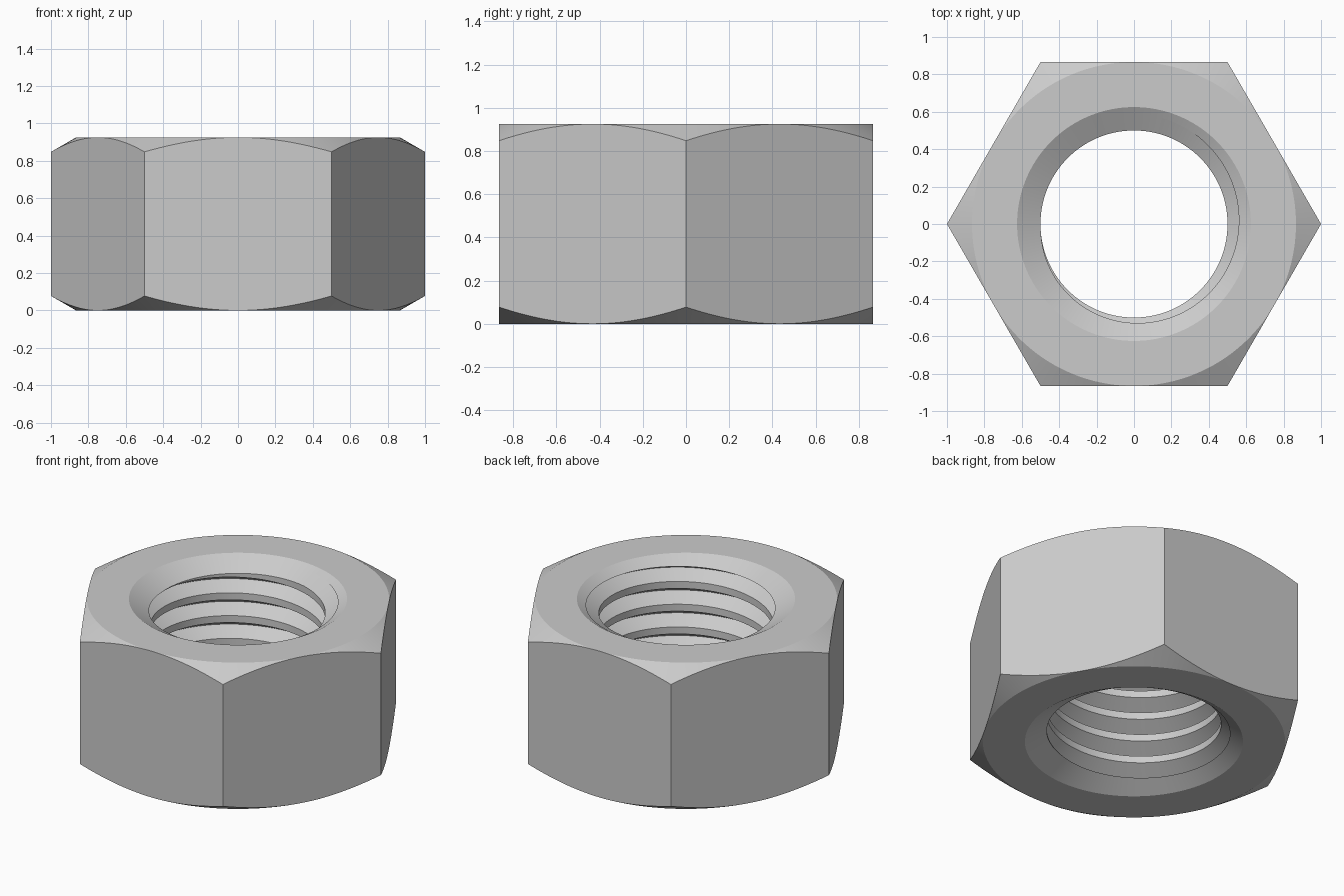
import bpy, bmesh
from math import pi, cos, sin, tan, sqrt, radians

if "Cube" in bpy.data.objects:
    bpy.data.objects.remove(bpy.data.objects["Cube"])

N = 240                       # columns around the axis (multiple of 12)
H = 0.925                     # nut height
FLAT = sqrt(3) / 2            # half the width across flats
SLOPE = tan(radians(30))      # slope of chamfers and thread flanks
BORE, SINK = 0.5, 0.625       # thread crest radius, countersink mouth radius
PITCH, HALF = 0.144, 0.05     # thread pitch, half groove width at the crest
APEX, START = 0.903, radians(76)   # groove bottom height at the run-out angle


def clamp(v, lo, hi):
    return max(lo, min(hi, v))


def column(a):
    """Closed radial cross-section (r, z) of the nut at angle a."""
    apexes = [APEX + PITCH * ((a - START) / (2 * pi) + k) for k in range(-8, 3)]
    sink = SINK - BORE

    # Bore: threaded groove widened by a countersink at either end
    def radius(z):
        groove = max(BORE + (HALF - abs(z - c)) / SLOPE for c in apexes)
        return max(BORE, groove, SINK - z / SLOPE, SINK - (H - z) / SLOPE)

    zs = [0, H, sink * SLOPE, H - sink * SLOPE]
    for c in apexes:
        lo, hi = c - HALF, c + HALF
        zs += [lo, c, hi,
               clamp((hi + H - sink * SLOPE) / 2, c, hi),   # groove meets top sink
               clamp((lo + sink * SLOPE) / 2, lo, c)]       # groove meets bottom sink
    zs = sorted(clamp(z, 0, H) for z in zs)
    pts = [(radius(z), z) for z in zs]

    # Outside: hexagon with conical corner chamfers
    r = FLAT / cos(a % (pi / 3) - pi / 6)
    drop = (r - FLAT) * SLOPE
    return pts + [(FLAT, H), (r, H - drop), (r, drop), (FLAT, 0)]


# Loft the columns around the axis
bm = bmesh.new()
cols = []
for i in range(N + 1):
    a = 2 * pi * i / N
    cols.append([bm.verts.new((r * cos(a), r * sin(a), z)) for r, z in column(a)])
for c0, c1 in zip(cols, cols[1:]):
    n = len(c0)
    for j in range(n):
        k = (j + 1) % n
        bm.faces.new((c0[j], c0[k], c1[k], c1[j]))
bmesh.ops.remove_doubles(bm, verts=bm.verts, dist=1e-5)
bmesh.ops.dissolve_degenerate(bm, dist=1e-6, edges=bm.edges)
bmesh.ops.recalc_face_normals(bm, faces=bm.faces)

mesh = bpy.data.meshes.new("hex_nut")
bm.to_mesh(mesh)
bm.free()
nut = bpy.data.objects.new("hex_nut", mesh)
bpy.context.collection.objects.link(nut)
bpy.context.view_layer.objects.active = nut
nut.select_set(True)
bpy.ops.object.shade_smooth_by_angle(angle=radians(25))
